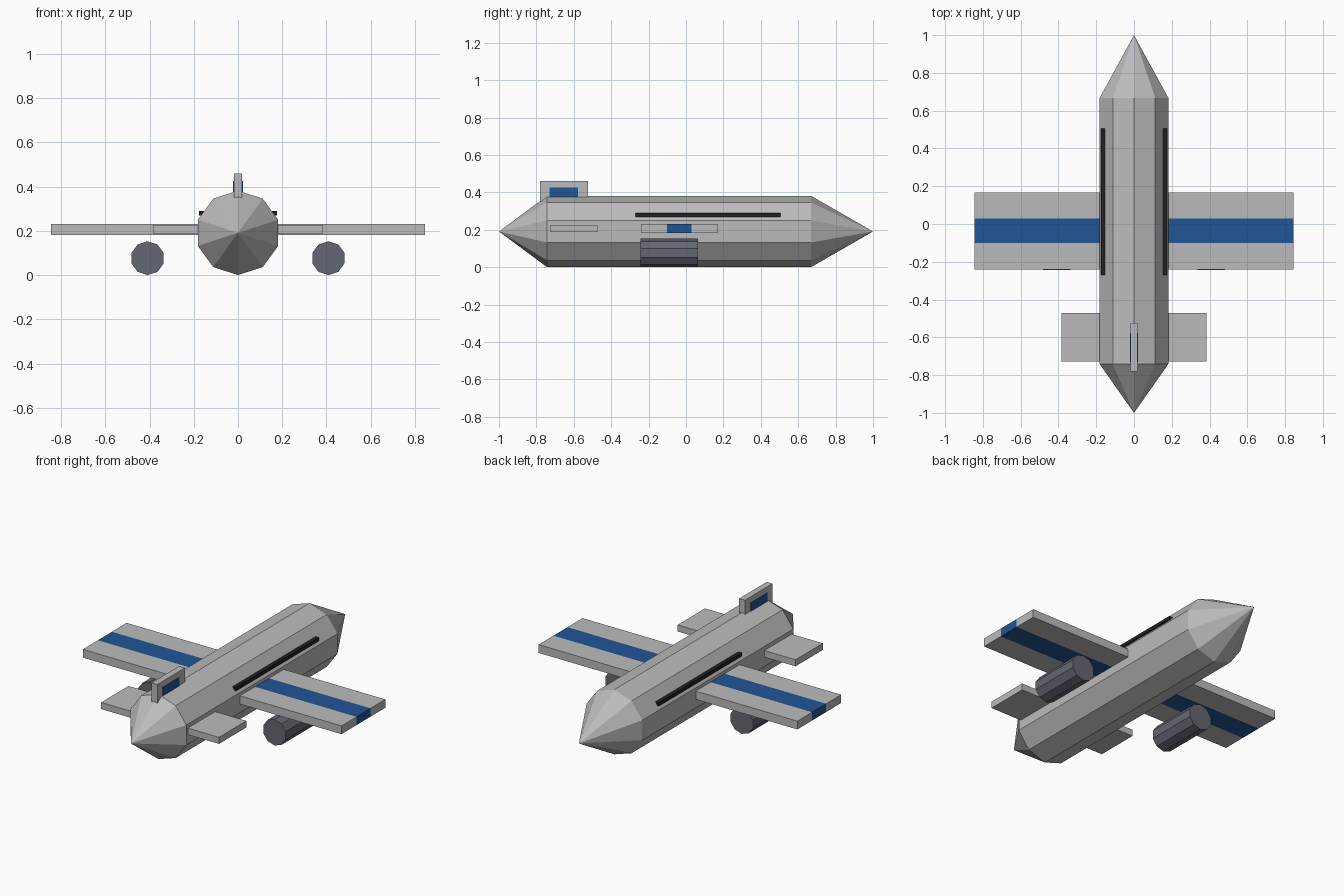
import bpy, bmesh, math
from mathutils import Vector

cube = bpy.data.objects.get("Cube")
if cube:
    bpy.data.objects.remove(cube, do_unlink=True)


def material(name, rgb):
    m = bpy.data.materials.new(name)
    m.use_nodes = True
    color = (*rgb, 1)
    m.diffuse_color = color
    bsdf = next(n for n in m.node_tree.nodes if n.type == 'BSDF_PRINCIPLED')
    bsdf.inputs["Base Color"].default_value = color
    return m


GREY = material("light grey", (0.5, 0.5, 0.51))
BLUE = material("blue", (0.016, 0.09, 0.3))
DARK = material("engine grey", (0.13, 0.137, 0.168))
BLACK = material("window black", (0.015, 0.015, 0.02))


def finish(name, bm, *mats):
    bmesh.ops.recalc_face_normals(bm, faces=bm.faces)
    mesh = bpy.data.meshes.new(name)
    bm.to_mesh(mesh)
    bm.free()
    for m in mats:
        mesh.materials.append(m)
    obj = bpy.data.objects.new(name, mesh)
    bpy.context.collection.objects.link(obj)
    return obj


def box(name, lo, hi, mat, stripe=None):
    """Box between two corners; stripe is a y range painted blue all round."""
    lo, hi = Vector(lo), Vector(hi)
    bm = bmesh.new()
    bmesh.ops.create_cube(bm, size=1)
    for v in bm.verts:
        v.co = (lo + hi) / 2 + v.co * (hi - lo)
    for y in stripe or ():
        bmesh.ops.bisect_plane(bm, geom=bm.verts[:] + bm.edges[:] + bm.faces[:],
                               plane_co=(0, y, 0), plane_no=(0, 1, 0))
    if stripe:
        for f in bm.faces:
            if stripe[0] < f.calc_center_median().y < stripe[1]:
                f.material_index = 1
    return finish(name, bm, mat, BLUE)


def tube(name, x, z, stations, mat, sides=10):
    """Faceted body along y from (y, radius) stations; zero radius is a point."""
    bm = bmesh.new()
    rings = []
    for y, r in stations:
        n = sides if r else 1
        angles = [math.pi / 2 + math.tau * i / sides for i in range(n)]
        rings.append([bm.verts.new((x + r * math.cos(a), y, z + r * math.sin(a)))
                      for a in angles])
    for a, b in zip(rings, rings[1:]):
        for i in range(sides):
            j = (i + 1) % sides
            quad = [a[i % len(a)], a[j % len(a)], b[j % len(b)], b[i % len(b)]]
            bm.faces.new(list(dict.fromkeys(quad)))
    for ring in (rings[0], rings[-1]):
        if len(ring) > 2:
            bm.faces.new(ring)
    return finish(name, bm, mat)


# Fuselage with pointed ends
tube("fuselage", 0, 0.191, [(-1, 0), (-0.742, 0.191), (0.668, 0.191), (1, 0)], GREY)

# Tail fin
box("tail_fin", (-0.019, -0.78, 0.35), (0.019, -0.523, 0.46), GREY)

for side, s in (("left", 1), ("right", -1)):
    def part(name, lo, hi, mat, stripe=None):
        xs = sorted((s * lo[0], s * hi[0]))
        return box(f"{side}_{name}", (xs[0], *lo[1:]), (xs[1], *hi[1:]), mat, stripe)

    # Wing with blue band, and tailplane
    part("wing", (0.1, -0.241, 0.182), (0.845, 0.168, 0.231), GREY, (-0.101, 0.03))
    part("tailplane", (0.1, -0.727, 0.187), (0.385, -0.472, 0.226), GREY)

    # Window strip and fin panel
    part("window_strip", (0.15, -0.27, 0.269), (0.176, 0.505, 0.289), BLACK)
    part("fin_panel", (0.016, -0.731, 0.37), (0.0215, -0.577, 0.425), BLUE)

    # Engine slung under the wing
    tube(f"{side}_engine", s * 0.409, 0.0765, [(-0.244, 0.0765), (0.065, 0.0765)], DARK)
